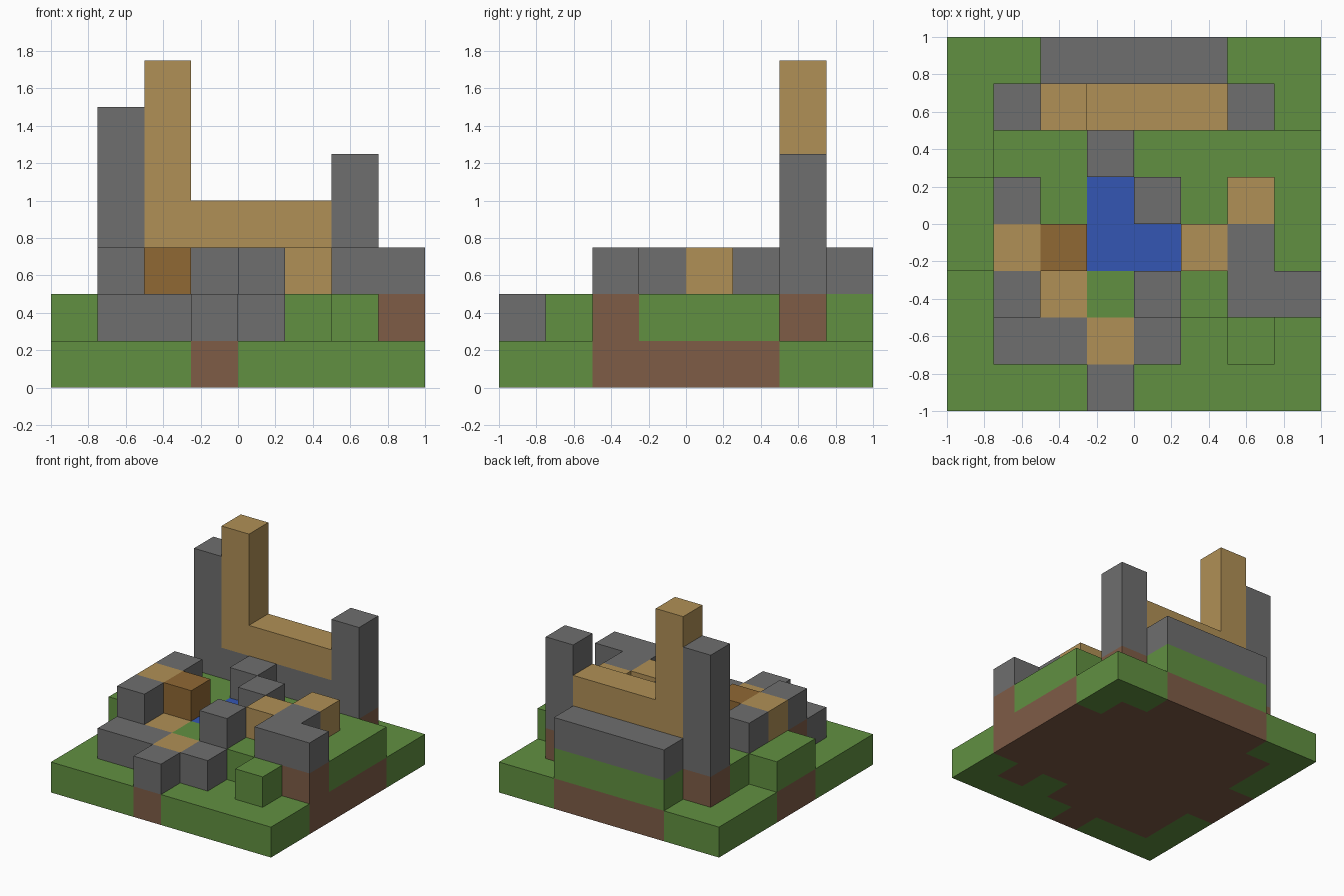
import bpy
import bmesh
from mathutils import Vector

CELL = 0.25          # edge of one block
GRID = 8             # blocks along each side of the base

if "Cube" in bpy.data.objects:
    bpy.data.objects.remove(bpy.data.objects["Cube"], do_unlink=True)


def material(name, rgb):
    mat = bpy.data.materials.new(name)
    mat.use_nodes = True
    mat.diffuse_color = (*rgb, 1)
    mat.node_tree.nodes["Principled BSDF"].inputs["Base Color"].default_value = (*rgb, 1)
    return mat


grass = material("grass_green", (0.12, 0.28, 0.053))
dirt = material("dirt_brown", (0.21, 0.107, 0.062))
stone = material("stone_gray", (0.156, 0.156, 0.156))
plank = material("plank_tan", (0.434, 0.279, 0.093))
wood = material("wood_brown", (0.279, 0.138, 0.034))
water = material("water_blue", (0.034, 0.093, 0.456))

filled = set()       # every block placed so far


def run(col, row, layer, wide=1, deep=1, high=1):
    """Blocks of a box, counted from the front corner at -x, -y."""
    return {(col + i, row + j, layer + k)
            for i in range(wide) for j in range(deep) for k in range(high)}


def build(name, mat, cells):
    """One mesh from blocks, without walls between touching blocks."""
    filled.update(cells)
    bm = bmesh.new()
    for cell in cells:
        for axis in range(3):
            for side in (-1, 1):
                step = [0, 0, 0]
                step[axis] = side
                if tuple(c + s for c, s in zip(cell, step)) in cells:
                    continue
                normal = Vector(step)
                u = Vector((0, 0, 0))
                u[(axis + 1) % 3] = 1
                v = normal.cross(u)
                mid = Vector(cell) + Vector((0.5, 0.5, 0.5)) + normal / 2
                corners = [mid + (u * a + v * b) / 2
                           for a, b in ((-1, -1), (1, -1), (1, 1), (-1, 1))]
                shift = Vector((GRID / 2, GRID / 2, 0))
                bm.faces.new([bm.verts.new((p - shift) * CELL) for p in corners])
    bmesh.ops.remove_doubles(bm, verts=bm.verts, dist=CELL / 100)
    bmesh.ops.dissolve_limit(bm, angle_limit=0.01, verts=bm.verts, edges=bm.edges)
    mesh = bpy.data.meshes.new(name)
    bm.to_mesh(mesh)
    bm.free()
    mesh.materials.append(mat)
    obj = bpy.data.objects.new(name, mesh)
    bpy.context.collection.objects.link(obj)


def part(name, mat, *runs):
    build(name, mat, set().union(*(run(*r) for r in runs)))


# Rear wall with its tall plank post and two stone towers
part("rear_ledge", stone, (2, 7, 2, 4))
part("wall_base", stone, (2, 6, 2, 4))
part("wall_beam", plank, (2, 6, 3, 4), (2, 6, 4, 1, 1, 3))
part("tall_tower", stone, (1, 6, 2, 1, 1, 4))
part("short_tower", stone, (6, 6, 2, 1, 1, 3))

# Raised grass terraces
part("rear_grass", grass, (2, 7, 1, 4))
part("back_terrace", grass, (1, 5, 1, 2), (4, 5, 1, 4))
part("side_terrace", grass, (7, 3, 1, 1, 2), (5, 4, 1), (5, 2, 1))
part("edge_terrace", grass, (0, 3, 1, 1, 2))
part("courtyard_grass", grass, (2, 4, 1), (3, 2, 1))
part("front_bush", grass, (6, 1, 1))

# Pool in the middle
part("pool", water, (3, 3, 1, 2), (3, 4, 1))

# Low front wall and path
part("front_step", stone, (3, 0, 1))
part("front_wall", stone, (1, 1, 1, 2), (4, 1, 1))
part("path", plank, (3, 1, 1), (2, 2, 1))

# Blocks around the pool
part("pool_stones", stone, (1, 2, 2), (4, 2, 2), (1, 4, 2), (4, 4, 2), (3, 5, 2))
part("corner_wall", stone, (6, 2, 2, 2), (6, 3, 2))
part("pool_planks", plank, (1, 3, 2), (5, 3, 2), (6, 4, 2))
part("wood_block", wood, (2, 3, 2))

# Dirt under every raised block that has nothing below it
build("upper_dirt", dirt, {(c, r, 1) for c, r, k in filled if k == 2} - filled)

# Base: dirt where covered, grass where open
base = run(0, 0, 0, GRID, GRID)
covered = {(c, r, 0) for c, r, k in filled if k == 1}
build("base_dirt", dirt, covered)
build("base_grass", grass, base - covered)
